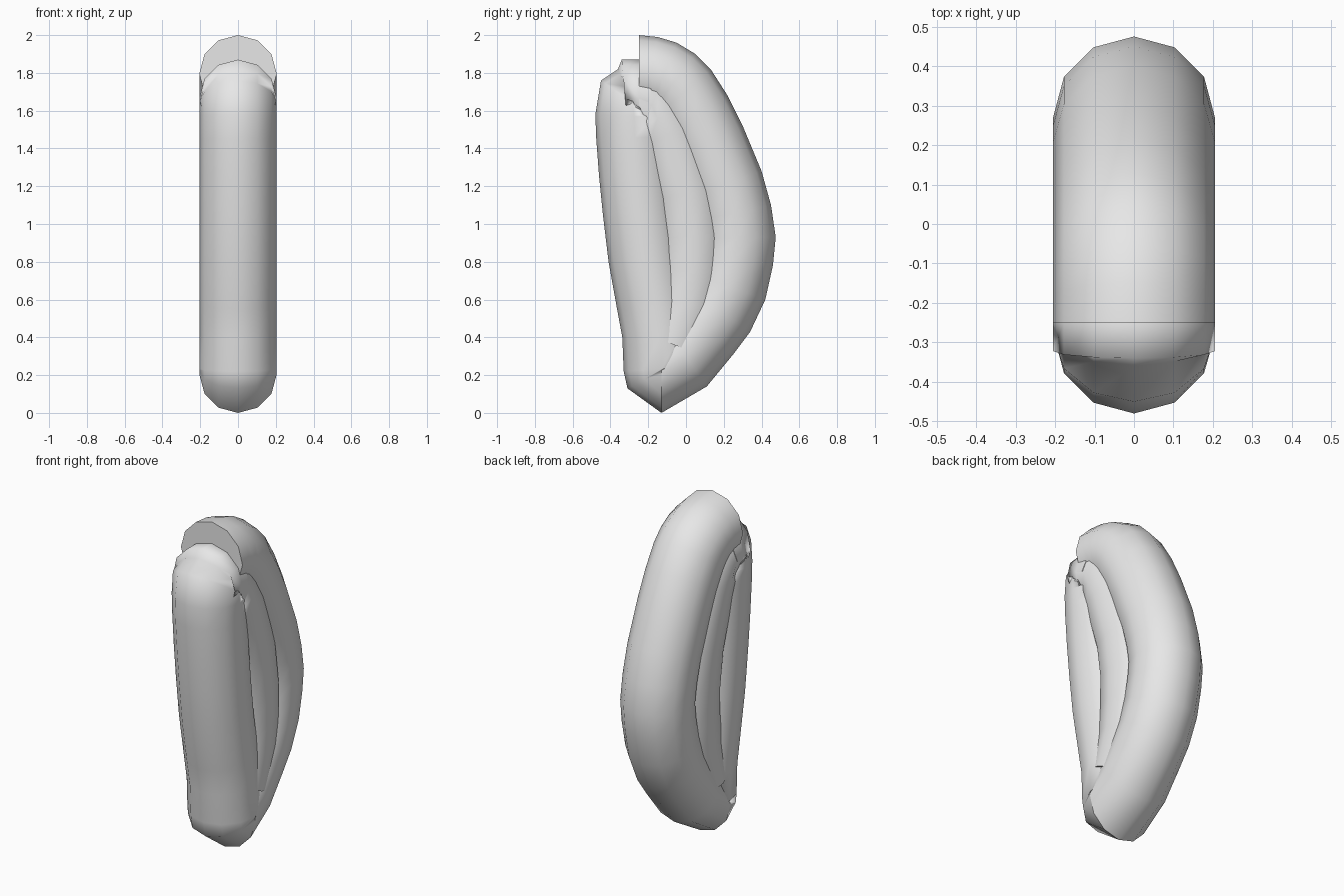
import bpy, bmesh, math
from mathutils import Vector

if "Cube" in bpy.data.objects:
    bpy.data.objects.remove(bpy.data.objects["Cube"])

R = 0.205      # tube radius
SIDES = 12

mat = bpy.data.materials.new("plain grey")
mat.diffuse_color = (0.8, 0.8, 0.8, 1)
mat.use_nodes = True
mat.node_tree.nodes["Principled BSDF"].inputs["Base Color"].default_value = mat.diffuse_color


def tube(name, rows):
    """Sweep a 12-sided ring; each row is the rim point (y, z) and its outward angle."""
    bm = bmesh.new()
    rings = []
    for y, z, deg in rows:
        n = Vector((0, math.cos(math.radians(deg)), math.sin(math.radians(deg))))
        centre = Vector((0, y, z)) - n * R
        ring = []
        for i in range(SIDES):
            a = math.tau * i / SIDES
            ring.append(bm.verts.new(centre + n * (R * math.cos(a))
                                     + Vector((R * math.sin(a), 0, 0))))
        rings.append(ring)
    for a, b in zip(rings, rings[1:]):
        for i in range(SIDES):
            j = (i + 1) % SIDES
            bm.faces.new((a[i], a[j], b[j], b[i])).smooth = True
    for ring in (rings[0], rings[-1]):
        bm.faces.new(ring)
    bmesh.ops.recalc_face_normals(bm, faces=bm.faces)
    for e in bm.edges:      # keep the flat ends crisp
        e.smooth = all(f.smooth for f in e.link_faces)
    me = bpy.data.meshes.new(name)
    bm.to_mesh(me)
    bm.free()
    me.materials.append(mat)
    ob = bpy.data.objects.new(name, me)
    bpy.context.collection.objects.link(ob)
    return ob


# bowed tube from the blunt top end down the back to the bottom ridge
tube("back_tube", [
    (-0.25, 2.0, 90), (-0.15, 1.99, 80), (-0.05, 1.96, 68), (0.05, 1.90, 53),
    (0.13, 1.82, 41), (0.22, 1.68, 32), (0.30, 1.52, 26), (0.40, 1.28, 20),
    (0.45, 1.10, 12), (0.475, 0.93, 1), (0.46, 0.78, -10), (0.42, 0.60, -20),
    (0.34, 0.43, -33), (0.25, 0.31, -43), (0.11, 0.14, -55), (-0.13, 0.0, -90)])

# straighter tube from the bottom ridge up the front, curling over at the top
tube("front_tube", [
    (-0.13, 0.0, -90), (-0.31, 0.13, -152), (-0.33, 0.22, -176), (-0.337, 0.40, 183),
    (-0.365, 0.55, 188), (-0.41, 0.80, 187), (-0.44, 1.05, 185), (-0.46, 1.25, 184),
    (-0.475, 1.45, 182), (-0.48, 1.58, 178), (-0.45, 1.76, 145), (-0.36, 1.82, 115),
    (-0.34, 1.87, 95), (-0.25, 1.87, 90), (-0.16, 1.85, 80)])

# inner tube filling the space between the two
tube("middle_tube", [
    (-0.25, 1.87, 90), (-0.11, 1.82, 70), (0.0, 1.70, 42), (0.09, 1.55, 23),
    (0.20, 1.20, 11), (0.235, 0.95, 4), (0.235, 0.75, -2), (0.215, 0.55, -8),
    (0.16, 0.38, -15), (0.13, 0.29, -20)])
